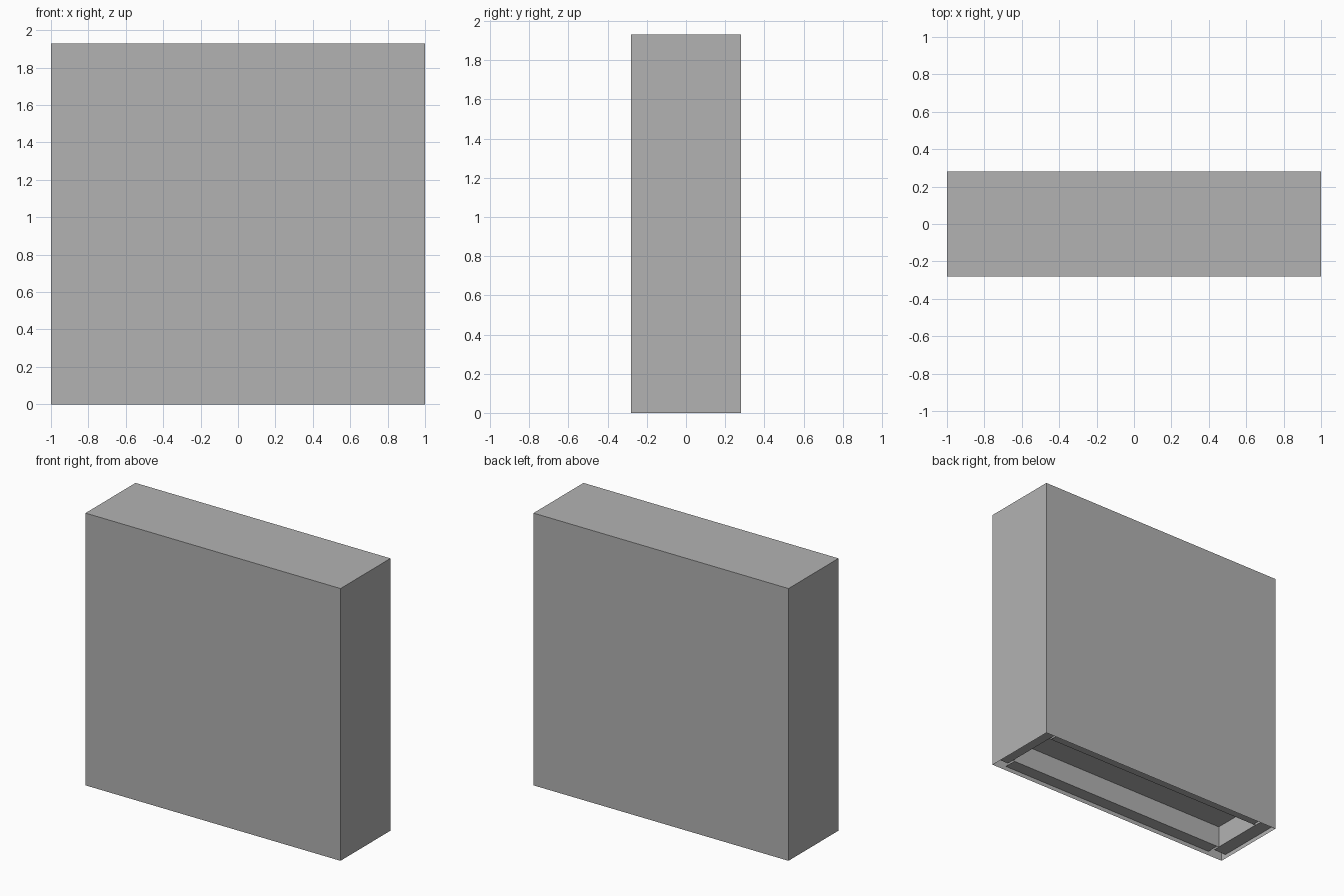
import bpy
import bmesh

cube = bpy.data.objects.get("Cube")
if cube:
    bpy.data.objects.remove(cube, do_unlink=True)

HX, HY, TOP = 1.0, 0.28, 1.93      # cabinet half width, half depth, height
LIP = 0.03                         # height of the folded flanges
PANEL = 0.185                      # height of the recessed base panel
WX, WY = 0.10, 0.09                # flange widths on the short and long sides
NOTCH = 0.04                       # gap at the flange corners

grey = bpy.data.materials.new("plain grey")
grey.use_nodes = True
colour = (0.448, 0.448, 0.448, 1)
grey.diffuse_color = colour
grey.node_tree.nodes["Principled BSDF"].inputs["Base Color"].default_value = colour


def finish(name, bm):
    mesh = bpy.data.meshes.new(name)
    bm.to_mesh(mesh)
    bm.free()
    mesh.materials.append(grey)
    obj = bpy.data.objects.new(name, mesh)
    bpy.context.collection.objects.link(obj)
    return obj


def open_box(name, hx, hy, z0, z1, inward=False):
    """Sheet box with a closed top and an open underside."""
    bm = bmesh.new()
    bmesh.ops.create_cube(bm, size=2)
    for v in bm.verts:
        v.co = (v.co.x * hx, v.co.y * hy, z1 if v.co.z > 0 else z0)
    bm.normal_update()
    bottom = [f for f in bm.faces if f.normal.z < -0.5]
    bmesh.ops.delete(bm, geom=bottom, context="FACES_ONLY")
    if inward:
        bmesh.ops.reverse_faces(bm, faces=bm.faces[:])
    return finish(name, bm)


def flange(name, x0, x1, y0, y1):
    """Flat strip facing down."""
    bm = bmesh.new()
    corners = [(x0, y0), (x0, y1), (x1, y1), (x1, y0)]
    bm.faces.new([bm.verts.new((x, y, LIP)) for x, y in corners])
    return finish(name, bm)


# Outer shell and the recessed tray in its underside
open_box("cabinet_shell", HX, HY, 0, TOP)
open_box("base_recess", HX - WX, HY - WY, LIP, PANEL, inward=True)

# Folded flanges around the opening, with notched corners
flange("left_flange", HX - WX, HX, NOTCH - HY, HY - NOTCH)
flange("right_flange", -HX, WX - HX, NOTCH - HY, HY - NOTCH)
inner = HX - WX - 0.015
flange("front_flange", -inner, inner, -HY, WY - HY)
flange("back_flange", -inner, inner, HY - WY, HY)
